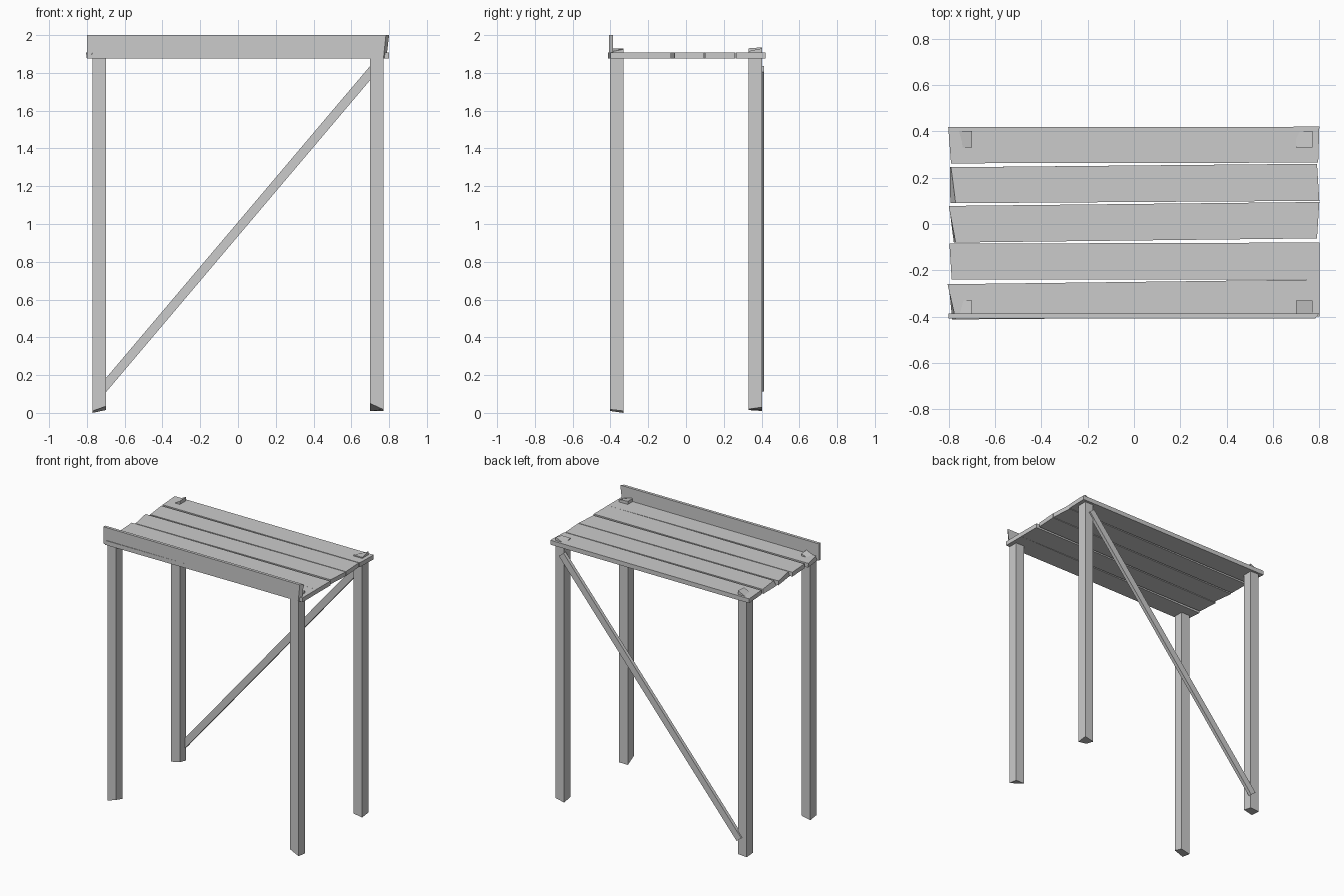
import bpy
import bmesh


def hexa(name, bottom, top):
    """Six-sided block from four bottom and four top corners (counter-clockwise)."""
    bm = bmesh.new()
    lo = [bm.verts.new(p) for p in bottom]
    hi = [bm.verts.new(p) for p in top]
    bm.faces.new(lo[::-1])
    bm.faces.new(hi)
    for i in range(4):
        j = (i + 1) % 4
        bm.faces.new((lo[i], lo[j], hi[j], hi[i]))
    bmesh.ops.recalc_face_normals(bm, faces=bm.faces)
    mesh = bpy.data.meshes.new(name)
    bm.to_mesh(mesh)
    bm.free()
    obj = bpy.data.objects.new(name, mesh)
    bpy.context.collection.objects.link(obj)
    return obj


# Legs: square posts with roughly cut feet and tops poking through the planks
legs = {
    "front_left_leg": (-0.7, -1, (0.01, 0.035, 0.015, 0.0), (1.90, 1.93, 1.925, 1.89)),
    "front_right_leg": (0.77, -1, (0.05, 0.018, 0.01, 0.01), (1.93, 1.91, 1.925, 1.93)),
    "back_right_leg": (0.77, 1, (0.03, 0.02, 0.03, 0.015), (1.915, 1.915, 1.93, 1.90)),
    "back_left_leg": (-0.7, 1, (0.015, 0.03, 0.015, 0.01), (1.89, 1.93, 1.935, 1.90)),
}
for name, (x1, side, feet, tops) in legs.items():
    x0 = x1 - 0.07
    y0, y1 = (0.33, 0.402) if side > 0 else (-0.402, -0.33)
    xy = [(x0, y0), (x1, y0), (x1, y1), (x0, y1)]
    hexa(name, [(*p, z) for p, z in zip(xy, feet)], [(*p, z) for p, z in zip(xy, tops)])

# Table planks: y of left end (front, back), y of right end (front, back),
# top x at left (front, back), top x at right (front, back), bottom x at left (front, back)
planks = [
    ((-0.412, -0.26), (-0.40, -0.24), (-0.77, -0.805), (0.80, 0.80), (-0.785, -0.80)),
    ((-0.24, -0.085), (-0.24, -0.08), (-0.787, -0.797), (0.80, 0.80), (-0.787, -0.797)),
    ((-0.08, 0.078), (-0.062, 0.095), (-0.77, -0.80), (0.79, 0.80), (-0.778, -0.798)),
    ((0.09, 0.245), (0.10, 0.26), (-0.77, -0.79), (0.80, 0.79), (-0.793, -0.795)),
    ((0.262, 0.418), (0.265, 0.42), (-0.79, -0.802), (0.795, 0.80), (-0.79, -0.80)),
]
for i, (yl, yr, xl, xr, xb) in enumerate(planks):
    top = [(xl[0], yl[0]), (xr[0], yr[0]), (xr[1], yr[1]), (xl[1], yl[1])]
    low = [(xb[0], yl[0]), (xr[0], yr[0]), (xr[1], yr[1]), (xb[1], yl[1])]
    hexa(f"plank_{i + 1}", [(*p, 1.875) for p in low], [(*p, 1.907) for p in top])

# Front rail board with a slanted right end
hexa("front_rail",
     [(-0.80, -0.407, 1.877), (0.77, -0.407, 1.877), (0.785, -0.386, 1.877), (-0.80, -0.386, 1.877)],
     [(-0.80, -0.407, 2.0), (0.783, -0.407, 2.0), (0.80, -0.386, 2.0), (-0.80, -0.386, 2.0)])

# Diagonal brace across the back legs
dx, dz = 0.0185, 0.0155
lower, upper = (-0.715, 0.128), (0.718, 1.821)
ends = []
for x, z in (lower, upper):
    ends.append([(x + dx, 0.387, z - dz), (x + dx, 0.412, z - dz),
                 (x - dx, 0.412, z + dz), (x - dx, 0.387, z + dz)])
hexa("diagonal_brace", *ends)
